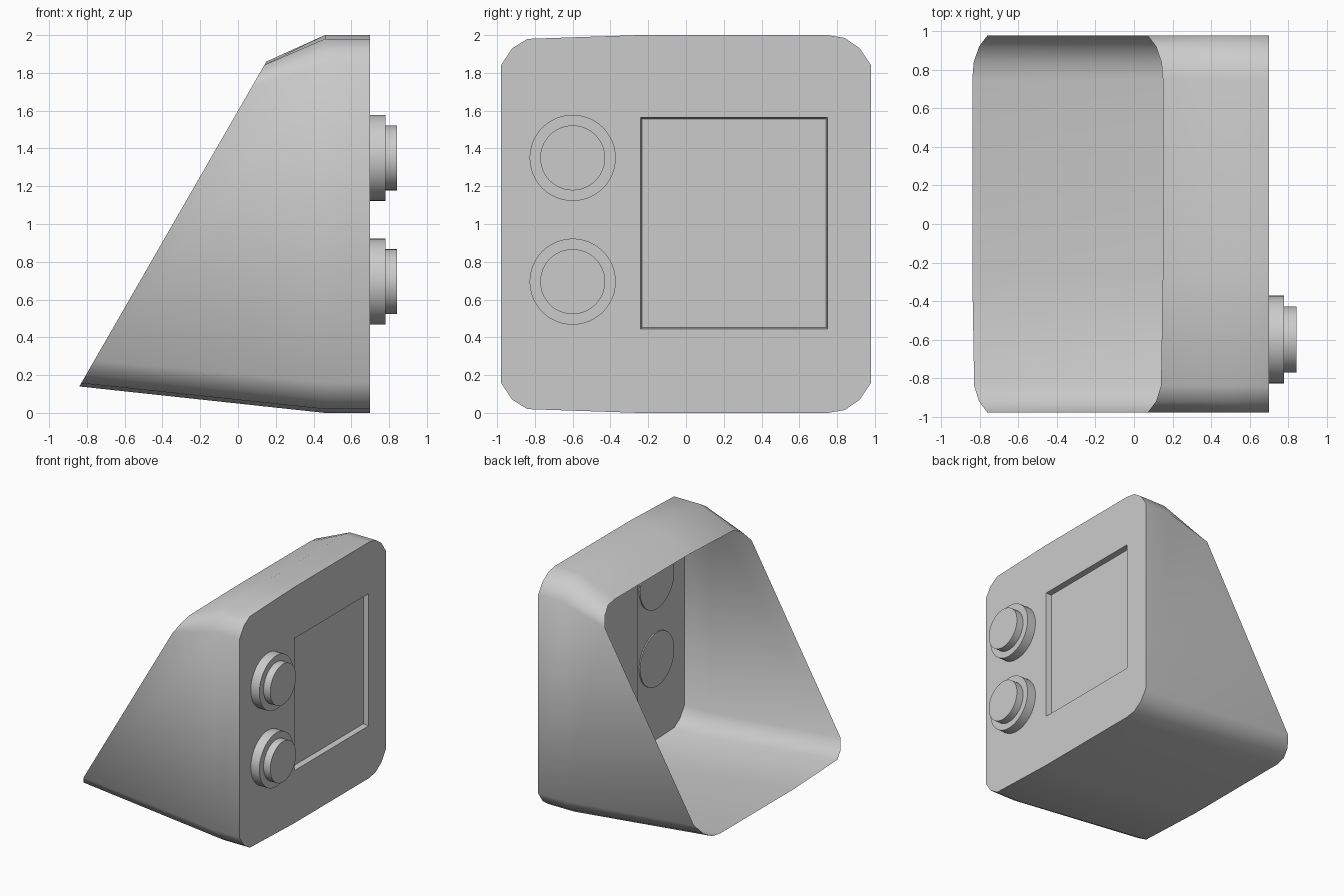
import bpy, bmesh, math

if "Cube" in bpy.data.objects:
    bpy.data.objects.remove(bpy.data.objects["Cube"])

FRONT, MID = 0.70, 0.46


def finish(name, bm, angle=40):
    me = bpy.data.meshes.new(name)
    bm.to_mesh(me)
    bm.free()
    ob = bpy.data.objects.new(name, me)
    bpy.context.collection.objects.link(ob)
    bpy.ops.object.select_all(action='DESELECT')
    ob.select_set(True)
    bpy.context.view_layer.objects.active = ob
    bpy.ops.object.shade_smooth_by_angle(angle=math.radians(angle))
    return ob


# Rounded-square outline in (y, z), counterclockwise seen from +x
upper = [(0.98, 1.84), (0.92, 1.93), (0.84, 1.985), (0.75, 2.0),
         (-0.25, 2.0), (-0.84, 1.98), (-0.92, 1.93), (-0.98, 1.84)]
outline = upper + [(y, 2 - z) for y, z in reversed(upper)]

# Housing: straight rim, then a taper to the slanted open back
bm = bmesh.new()
sections = [
    [(FRONT, y, z) for y, z in outline],
    [(MID, y, z) for y, z in outline],
    [(-0.84 + 0.495 * z, y, 0.14 + 0.86 * z) for y, z in outline],
]
rings = [[bm.verts.new(p) for p in s] for s in sections]
n = len(outline)
for a, b in zip(rings, rings[1:]):
    for i in range(n):
        j = (i + 1) % n
        bm.faces.new((a[i], b[i], b[j], a[j]))
finish("housing", bm)

# Front panel with a square window and its short walls
Y0, Y1, Z0, Z1 = -0.24, 0.75, 0.445, 1.565
FLOOR, BACK = 0.655, 0.62


def square(bm, x, inset=0.0):
    return [bm.verts.new((x, y, z)) for y, z in
            ((Y0 + inset, Z0 + inset), (Y1 - inset, Z0 + inset),
             (Y1 - inset, Z1 - inset), (Y0 + inset, Z1 - inset))]


bm = bmesh.new()
rim = [bm.verts.new((FRONT, y, z)) for y, z in outline]
window = square(bm, FRONT)
edges = [bm.edges.new((loop[i], loop[(i + 1) % len(loop)]))
         for loop in (rim, window) for i in range(len(loop))]
bmesh.ops.triangle_fill(bm, edges=edges, use_beauty=True, normal=(1, 0, 0))
inner = square(bm, FLOOR, 0.008)
for i in range(4):
    j = (i + 1) % 4
    bm.faces.new((window[i], window[j], inner[j], inner[i]))
finish("front_panel", bm, 20)

# Screen slab behind the window
bm = bmesh.new()
face, rear = square(bm, FLOOR), square(bm, BACK)
bm.faces.new(face)
bm.faces.new(rear[::-1])
for i in range(4):
    j = (i + 1) % 4
    bm.faces.new((rear[i], rear[j], face[j], face[i]))
finish("screen", bm, 20)


# Two stepped knobs, turned from a profile of (x, radius)
def knob(name, y, z, sides=48):
    bm = bmesh.new()
    profile = [(0.69, 0.228), (0.78, 0.228), (0.78, 0.172), (0.843, 0.172)]
    loops = []
    for x, r in profile:
        loops.append([bm.verts.new((x, y + r * math.cos(t), z + r * math.sin(t)))
                      for t in (2 * math.pi * k / sides for k in range(sides))])
    for a, b in zip(loops, loops[1:]):
        for i in range(sides):
            j = (i + 1) % sides
            bm.faces.new((a[i], a[j], b[j], b[i]))
    bm.faces.new(loops[0][::-1])
    bm.faces.new(loops[-1])
    finish(name, bm, 30)


knob("upper_knob", -0.60, 1.35)
knob("lower_knob", -0.60, 0.695)
